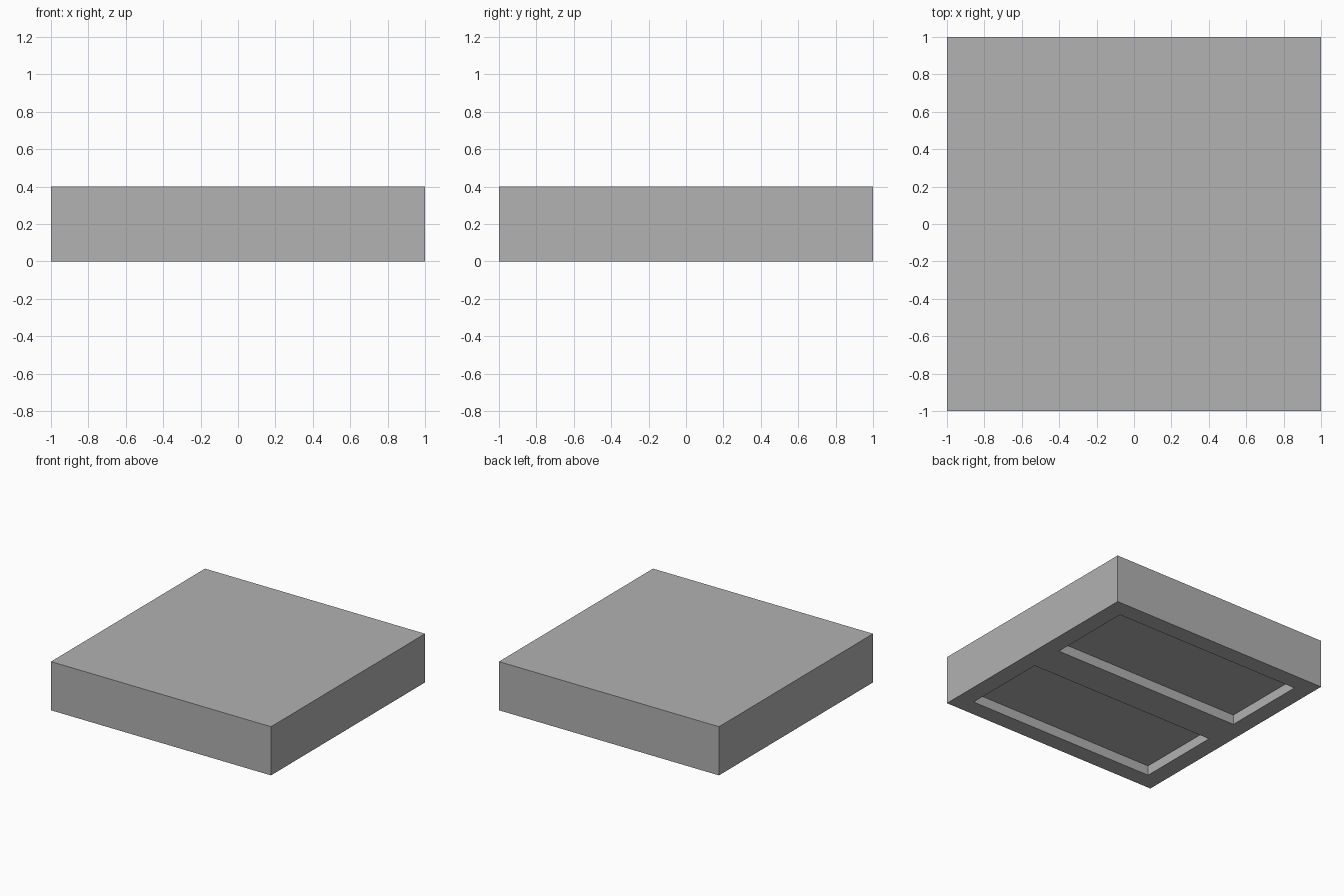
import bpy
import bmesh
from mathutils import Matrix

cube = bpy.data.objects.get("Cube")
if cube:
    bpy.data.objects.remove(cube, do_unlink=True)

HEIGHT = 0.4
RIM = 1 / 7      # border and centre rib half-width
DEPTH = 0.08     # pocket depth

grey = bpy.data.materials.new("plain_grey")
grey.use_nodes = True
colour = (0.445, 0.445, 0.445, 1)
grey.diffuse_color = colour
grey.node_tree.nodes["Principled BSDF"].inputs["Base Color"].default_value = colour


def box(name, size, centre):
    mesh = bpy.data.meshes.new(name)
    bm = bmesh.new()
    bmesh.ops.create_cube(bm, size=1, matrix=Matrix.Translation(centre) @ Matrix.Diagonal((*size, 1)))
    bm.to_mesh(mesh)
    bm.free()
    mesh.materials.append(grey)
    obj = bpy.data.objects.new(name, mesh)
    bpy.context.collection.objects.link(obj)
    return obj


# Square slab
slab = box("slab", (2, 2, HEIGHT), (0, 0, HEIGHT / 2))

# Two long shallow pockets in the underside, one each side of a centre rib
for side, label in ((-1, "front"), (1, "back")):
    cutter = box(label + "_pocket_cutter", (2 - 2 * RIM, 1 - 2 * RIM, 2 * DEPTH), (0, side / 2, 0))
    cutter.hide_render = True
    cutter.hide_set(True)
    cut = slab.modifiers.new(label + "_pocket", "BOOLEAN")
    cut.operation = "DIFFERENCE"
    cut.solver = "EXACT"
    cut.object = cutter
